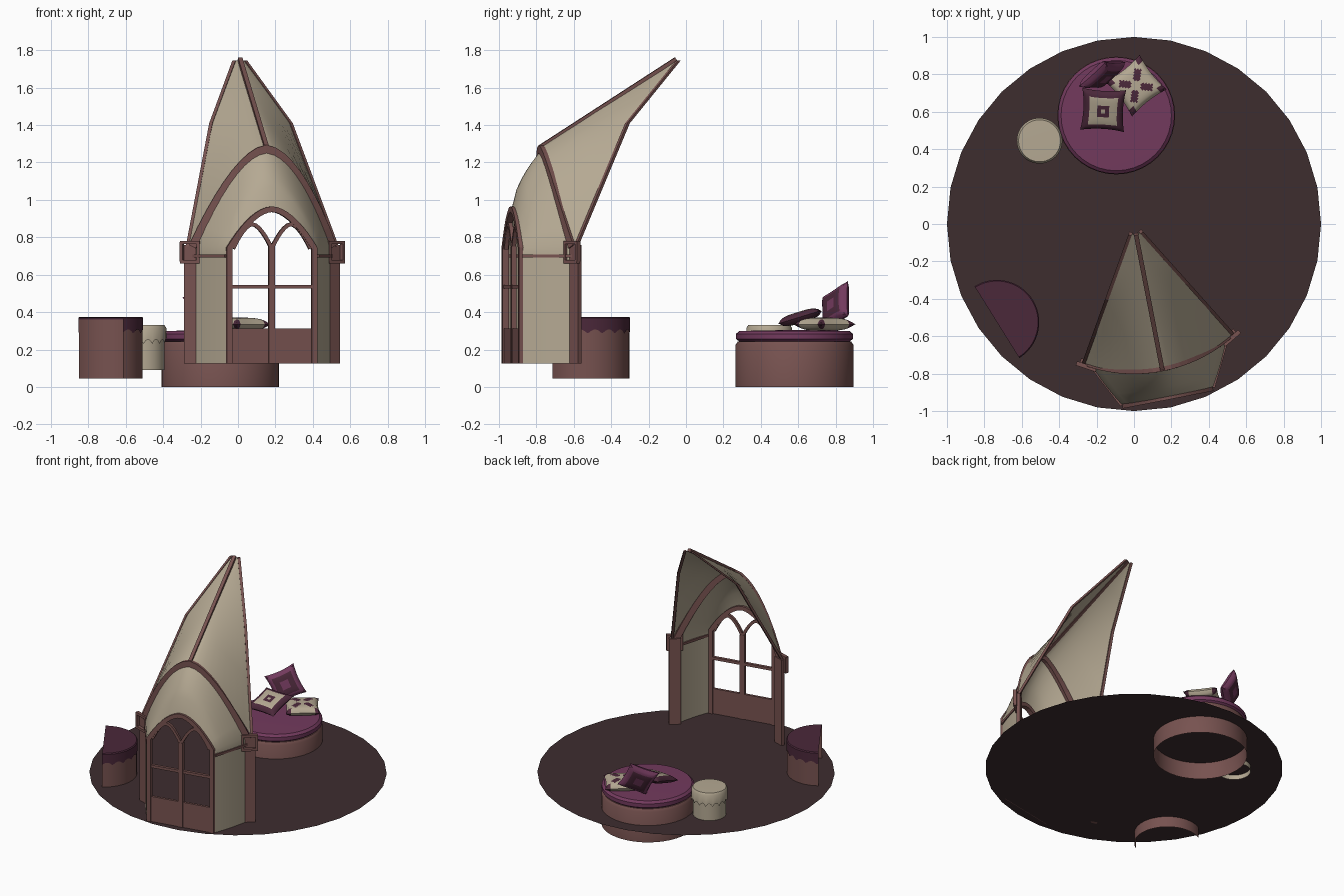
import bpy, bmesh, math
from mathutils import Vector, Matrix

if "Cube" in bpy.data.objects:
    bpy.data.objects.remove(bpy.data.objects["Cube"])


def mat(name, r, g, b):
    m = bpy.data.materials.new(name)
    m.diffuse_color = (r, g, b, 1)
    m.use_nodes = True
    m.node_tree.nodes["Principled BSDF"].inputs["Base Color"].default_value = m.diffuse_color
    return m


BEIGE = mat("beige plaster", .46, .395, .29)
ROSE = mat("rose wood", .185, .085, .08)
FLOOR = mat("dark brown floor", .047, .026, .028)
PLUM = mat("plum cloth", .17, .042, .11)
DARK = mat("dark purple cloth", .07, .021, .042)

BAY = Matrix.Rotation(math.radians(11), 4, 'Z')   # the bay is turned on the floor
FZ = 0.125                                        # floor height


def build(name, bm, mats, smooth=True, matrix=None):
    bmesh.ops.remove_doubles(bm, verts=bm.verts, dist=1e-5)
    bmesh.ops.recalc_face_normals(bm, faces=bm.faces)
    me = bpy.data.meshes.new(name)
    bm.to_mesh(me)
    bm.free()
    for m in mats:
        me.materials.append(m)
    ob = bpy.data.objects.new(name, me)
    bpy.context.collection.objects.link(ob)
    if matrix:
        ob.matrix_world = matrix
    if smooth:
        bpy.context.view_layer.objects.active = ob
        ob.select_set(True)
        bpy.ops.object.shade_smooth_by_angle(angle=math.radians(35))
        ob.select_set(False)
    return ob


def skin(bm, rows, closed=False):
    """Quads between equal rows of points."""
    vs = [[bm.verts.new(p) for p in r] for r in rows]
    for a, b in zip(vs, vs[1:]):
        n = len(a)
        for i in range(n if closed else n - 1):
            bm.faces.new((a[i], a[(i + 1) % n], b[(i + 1) % n], b[i]))
    return vs


def lathe(name, prof, centre, m, n=32, a0=0, a1=360, wave=0, waves=0):
    """Turned shape, open below, with an optional scalloped hem."""
    bm = bmesh.new()
    rows = []
    for i in range(n + 1):
        a = math.radians(a0 + (a1 - a0) * i / n)
        hem = wave * abs(math.sin(waves * a / 2))
        rows.append([(centre[0] + r * math.cos(a), centre[1] + r * math.sin(a),
                      z + (hem if k == 0 else 0)) for k, (r, z) in enumerate(prof)])
    skin(bm, rows)
    bmesh.ops.dissolve_degenerate(bm, dist=1e-5, edges=bm.edges)
    return build(name, bm, [m])


def sweep(name, pts, normal, w, d, m=ROSE):
    """Rectangular bar along a path with mitred corners; normal may be a function."""
    bm = bmesh.new()
    pts = [Vector(p) for p in pts]
    rows = []
    for i, p in enumerate(pts):
        d0 = (p - pts[i - 1]).normalized() if i else (pts[1] - p).normalized()
        d1 = (pts[i + 1] - p).normalized() if i < len(pts) - 1 else d0
        t = (d0 + d1).normalized()
        nn = Vector(normal(p) if callable(normal) else normal).normalized()
        s = t.cross(nn).normalized() * (w / 2 / max(.5, t.dot(d0)))
        nn = nn * d / 2
        rows.append([p + s + nn, p - s + nn, p - s - nn, p + s - nn])
    vs = skin(bm, rows, True)
    bm.faces.new(vs[0])
    bm.faces.new(vs[-1])
    return build(name, bm, [m], False, BAY)


def radial(p):
    return (p[0], p[1], 0)


# floor
bm = bmesh.new()
bmesh.ops.create_circle(bm, cap_ends=True, segments=32, radius=1,
                        matrix=Matrix.Translation((0, 0, FZ)))
build("floor", bm, [FLOOR], False)

# round bed
BED = (-.095, .58)
lathe("bed_base", [(.315, 0), (.315, .225), (.303, .243), (0, .243)], BED, ROSE, 40)
lathe("bed_cushion", [(0, .243), (.295, .243), (.312, .256), (.312, .284), (.295, .299), (0, .305)],
      BED, PLUM, 40)

# stool with draped cover
STOOL = (-.505, .445)
lathe("stool_body", [(.112, .09), (.112, .31)], STOOL, BEIGE)
lathe("stool_cover", [(.121, .23), (.122, .315), (.112, .33), (0, .332)], STOOL, BEIGE, 64,
      wave=.025, waves=16)

# half-round table with scalloped cloth
TABLE = (-.733, -.525)
lathe("table_body", [(.222, .045), (.222, .36)], TABLE, ROSE, 24, -58, 122)
lathe("table_cloth", [(.226, .285), (.226, .368), (.22, .375), (0, .375)], TABLE, DARK, 72,
      -58, 122, wave=.022, waves=18)


# pillows
def pillow(name, matrix, size, thick, mats, rule, n=20):
    bm = bmesh.new()
    for side in (1, -1):
        rows = []
        for j in range(n + 1):
            y = 2 * j / n - 1
            row = []
            for i in range(n + 1):
                x = 2 * i / n - 1
                h = side * thick / 2 * (max(0, (1 - x ** 4) * (1 - y ** 4))) ** .5
                row.append((size / 2 * x * (.9 + .1 * y * y), size / 2 * y * (.9 + .1 * x * x), h))
            rows.append(row)
        skin(bm, rows)
    for f in bm.faces:
        c = f.calc_center_median() * 2 / size
        f.material_index = int(rule(abs(c.x), abs(c.y)))
    return build(name, bm, mats, True, matrix)


def ring(x, y):
    return .3 < max(x, y) < .62 or max(x, y) < .09


def petals(x, y):
    return abs(x - y) < .22 and .3 < x + y < 1.05 or min(x, y) > .68


T, R = Matrix.Translation, lambda a, ax: Matrix.Rotation(math.radians(a), 4, ax)
pillow("beige_pillow", T((.01, .74, .335)) @ R(38, 'Z'), .235, .07, [BEIGE, DARK], petals)
pillow("square_pillow", T((-.165, .61, .372)) @ R(-3, 'Z') @ R(17, 'X'), .235, .06,
       [DARK, BEIGE], ring)
pillow("standing_pillow", T((-.17, .8, .43)) @ R(34, 'Z') @ R(72, 'X') @ R(25, 'Z'), .215, .075,
       [PLUM, DARK], lambda x, y: .3 < max(x, y) < .62)


# bay: pointed arch outlines, first half mirrored into the second
def arch_half(w, spring, peak, power, steps=9):
    return [(w * (1 - i / steps), spring + (peak - spring) * (1 - (1 - i / steps) ** power))
            for i in range(steps + 1)]


def mirrored(half):
    return half + [(-u, z) for u, z in reversed(half[:-1])]


def round_v(u, r=.785):
    return math.sqrt(r * r - u * u)


def section(t):
    """Bay wall outline: t=0 at the door, t=1 at the pillars."""
    w, spring = .245 + .125 * t, .74 + .02 * t
    half = [(w, FZ), (w, .7)] + arch_half(w, spring, .965 + .305 * t ** .6, 1.8)
    return [(u, -((1 - t) * .94 + t * round_v(u)), z) for u, z in mirrored(half)]


bm = bmesh.new()
skin(bm, [section(i / 6) for i in range(7)])
build("bay_wall", bm, [BEIGE], True, BAY)

# roof segment running from the front arch to the tip
front = mirrored(arch_half(.405, .75, 1.285, 1.7))
rows = [[], [], [], [], []]
for u, z in front:
    th = math.asin(u / .79)
    k = abs(u) / .405
    keys = [(.79, z), (.42, 1.52 - .11 * k), (.055, 1.745)]
    for i in range(5):
        a, b = keys[min(i // 2, 1)], keys[min(i // 2, 1) + 1]
        q = (i - 2 * min(i // 2, 1)) / 2
        r, h = a[0] + (b[0] - a[0]) * q, a[1] + (b[1] - a[1]) * q
        rows[i].append((r * math.sin(th), -r * math.cos(th), h))
ribs = {1: [r[0] for r in rows], -1: [r[-1] for r in rows]}
bm = bmesh.new()
skin(bm, rows)
build("roof", bm, [BEIGE], True, BAY)

# roof trim
sweep("roof_ridge", [(0, -.79, 1.285), (0, -.055, 1.752)], (0, -.53, .85), .024, .022)
sweep("front_arch_trim", [(u, -round_v(u, .79), z) for u, z in mirrored(
    arch_half(.38, .75, 1.272, 1.7))], radial, .042, .024)

for s, side in ((1, "right"), (-1, "left")):
    sweep(side + "_roof_rib", ribs[s], radial, .018, .018)
    # pillar and its bracket
    c = (s * .385, -.68)
    sweep(side + "_pillar", [(*c, FZ), (*c, .76)], (*c, 0), .08, .024)
    tan = Vector((.68, s * .385, 0)).normalized()
    out = Vector((c[0], c[1], 0)).normalized()
    mid = Vector((*c, 0)) + out * .022
    for z, nm in ((.67, "lower"), (.772, "upper")):
        sweep(f"{side}_bracket_{nm}", [mid - tan * .055 + Vector((0, 0, z)),
                                       mid + tan * .055 + Vector((0, 0, z))], out, .018, .024)
    for k in (-1, 1):
        p = mid + tan * .048 * k
        sweep(f"{side}_bracket_upright", [p + Vector((0, 0, .67)), p + Vector((0, 0, .775))],
              out, .016, .024)
    # wall band
    sweep(side + "_wall_band", [(s * (.25 + .125 * t), -((1 - t) * .94 + t * round_v(.37)), .7)
                                for t in (0, .5, 1)], (s * .9, -.45, 0), .018, .016)
    # window lancet
    lancet = [(.105 + u, z) for u, z in mirrored(arch_half(.105, .74, .87, 1.7, 6))]
    sweep(side + "_window_lancet", [(s * u, -.94, z) for u, z in lancet], (0, -1, 0), .02, .022)

# door
DOOR = (0, -1, 0)
outer = mirrored([(.232, FZ)] + arch_half(.232, .74, .95, 1.8))
sweep("door_frame", [(u, -.94, z) for u, z in outer], DOOR, .03, .034)
sweep("door_mullion", [(0, -.94, FZ), (0, -.94, .75)], DOOR, .034, .026)
sweep("door_crossbar", [(-.22, -.94, .535), (.22, -.94, .535)], DOOR, .02, .022)
sweep("door_panel", [(-.225, -.94, .218), (.225, -.94, .218)], DOOR, .186, .018)
